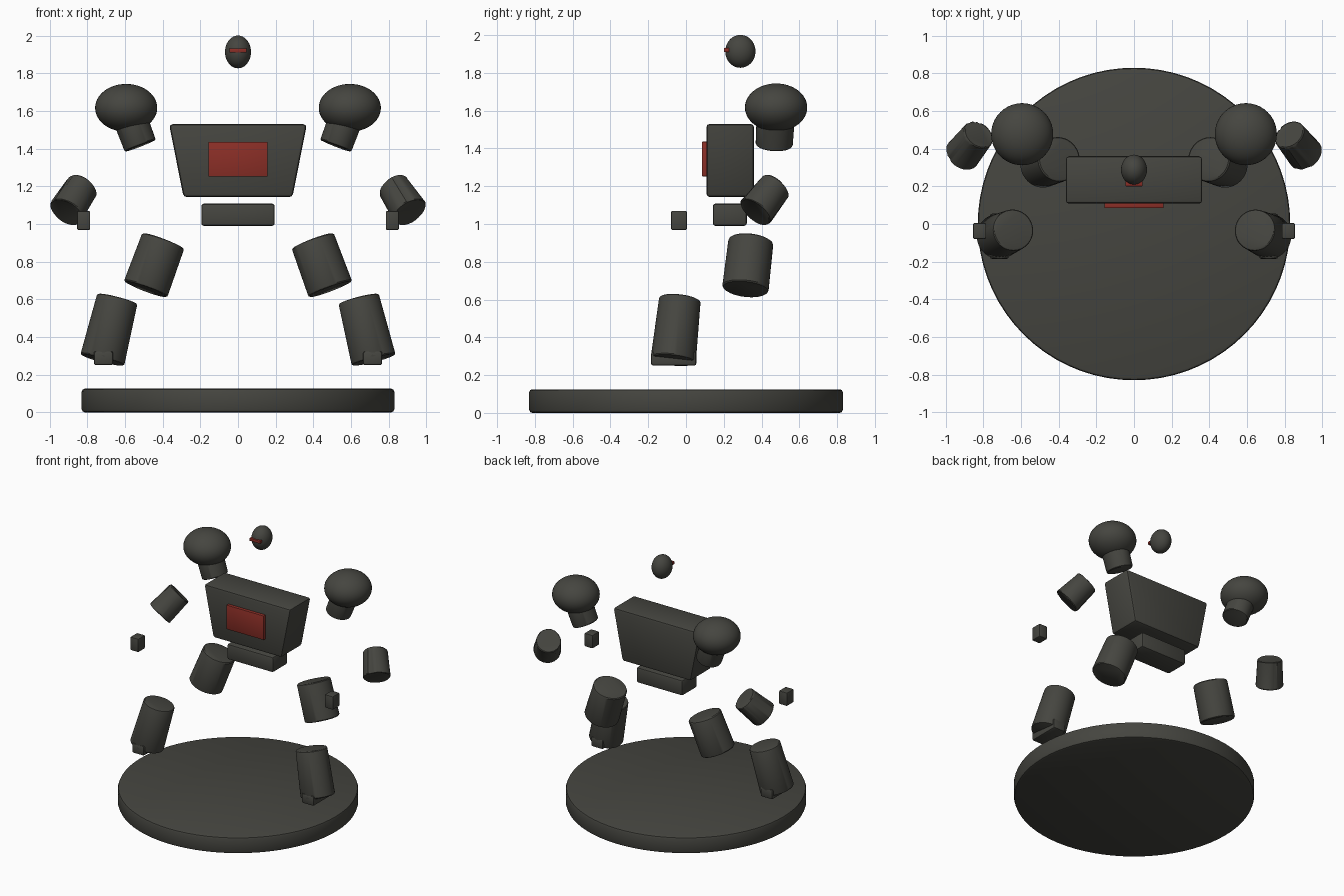
import bpy, bmesh, math
from mathutils import Vector, Matrix

if "Cube" in bpy.data.objects:
    bpy.data.objects.remove(bpy.data.objects["Cube"])


def material(name, rgb):
    m = bpy.data.materials.new(name)
    m.diffuse_color = (*rgb, 1)
    m.use_nodes = True
    m.node_tree.nodes["Principled BSDF"].inputs["Base Color"].default_value = m.diffuse_color
    return m


GREY = material("dark_grey", (0.06, 0.06, 0.051))
RED = material("dull_red", (0.26, 0.028, 0.02))


def finish(name, bm, mat, bevel=0.0, segs=2):
    # round every sharp edge, then shade smooth while keeping hard edges
    if bevel:
        sharp = [e for e in bm.edges if e.calc_face_angle(0) > math.radians(40)]
        bmesh.ops.bevel(bm, geom=sharp, offset=bevel, segments=segs,
                        profile=0.5, affect='EDGES')
    bmesh.ops.recalc_face_normals(bm, faces=bm.faces)
    me = bpy.data.meshes.new(name)
    bm.to_mesh(me)
    bm.free()
    me.materials.append(mat)
    me.shade_smooth()
    me.set_sharp_from_angle(angle=math.radians(35))
    ob = bpy.data.objects.new(name, me)
    bpy.context.collection.objects.link(ob)
    return ob


def box(name, lo, hi, mat=GREY, bevel=0.01, base_scale=1.0):
    # box from corner to corner; base_scale narrows the underside in x
    lo, hi = Vector(lo), Vector(hi)
    c, size = (lo + hi) / 2, hi - lo
    bm = bmesh.new()
    bmesh.ops.create_cube(bm, size=1)
    for v in bm.verts:
        k = base_scale if v.co.z < 0 else 1
        v.co = Vector((c.x + v.co.x * size.x * k, c.y + v.co.y * size.y, c.z + v.co.z * size.z))
    return finish(name, bm, mat, bevel)


def limb(name, bottom, top, r_bottom, r_top, bevel=0.01, squash=1.0, sides=48):
    # tapered cylinder between two points
    bottom, top = Vector(bottom), Vector(top)
    axis = top - bottom
    bm = bmesh.new()
    bmesh.ops.create_cone(bm, cap_ends=True, segments=sides, radius1=r_bottom,
                          radius2=r_top, depth=axis.length)
    rot = Vector((0, 0, 1)).rotation_difference(axis).to_matrix().to_4x4()
    bm.transform(Matrix.Translation((bottom + top) / 2) @ rot
                 @ Matrix.Diagonal((squash, 1, 1, 1)))
    return finish(name, bm, GREY, bevel)


def ellipsoid(name, centre, radii):
    bm = bmesh.new()
    bmesh.ops.create_uvsphere(bm, u_segments=40, v_segments=24, radius=1)
    bm.transform(Matrix.Translation(centre) @ Matrix.Diagonal((*radii, 1)))
    return finish(name, bm, GREY)


def around(centre, axis, half):
    # end points (bottom, top) of a limb from its centre and downward axis
    c, a = Vector(centre), Vector(axis).normalized() * half
    return c + a, c - a


# round base
limb("base", (0, 0, 0), (0, 0, 0.125), 0.83, 0.83, bevel=0.016, sides=72)

# head and visor
ellipsoid("head", (0, 0.288, 1.914), (0.069, 0.08, 0.087))
box("visor", (-0.045, 0.2, 1.911), (0.045, 0.23, 1.932), RED, 0.003)

# torso, chest plate and pelvis
box("torso", (-0.366, 0.108, 1.143), (0.366, 0.36, 1.53), bevel=0.018, base_scale=0.79)
box("chest_plate", (-0.157, 0.085, 1.252), (0.157, 0.118, 1.436), RED, 0.003)
box("pelvis", (-0.195, 0.142, 0.99), (0.195, 0.322, 1.108), bevel=0.014)

# arms and legs, both sides
for s, side in ((-1, "left"), (1, "right")):
    ellipsoid(f"{side}_shoulder", (s * 0.594, 0.477, 1.617), (0.165, 0.165, 0.127))
    limb(f"{side}_upper_arm", (s * 0.522, 0.467, 1.414), (s * 0.588, 0.477, 1.61),
         0.098, 0.102, squash=0.9)
    limb(f"{side}_forearm", *around((s * 0.87, 0.42, 1.131), (s * 0.43, -0.53, -0.72), 0.097),
         0.096, 0.086)
    box(f"{side}_hand", (s * 0.82 - 0.035, -0.079, 0.968), (s * 0.82 + 0.035, 0.005, 1.07),
        bevel=0.008)
    limb(f"{side}_thigh", *around((s * 0.444, 0.329, 0.782), (s * 0.315, -0.1, -0.944), 0.137),
         0.123, 0.119, bevel=0.012)
    limb(f"{side}_shin", *around((s * 0.681, -0.05, 0.44), (s * 0.224, -0.1, -0.97), 0.168),
         0.12, 0.11, bevel=0.01)
    box(f"{side}_foot", (s * 0.715 - 0.051, -0.185, 0.25), (s * 0.715 + 0.051, 0.055, 0.325),
        bevel=0.012)
